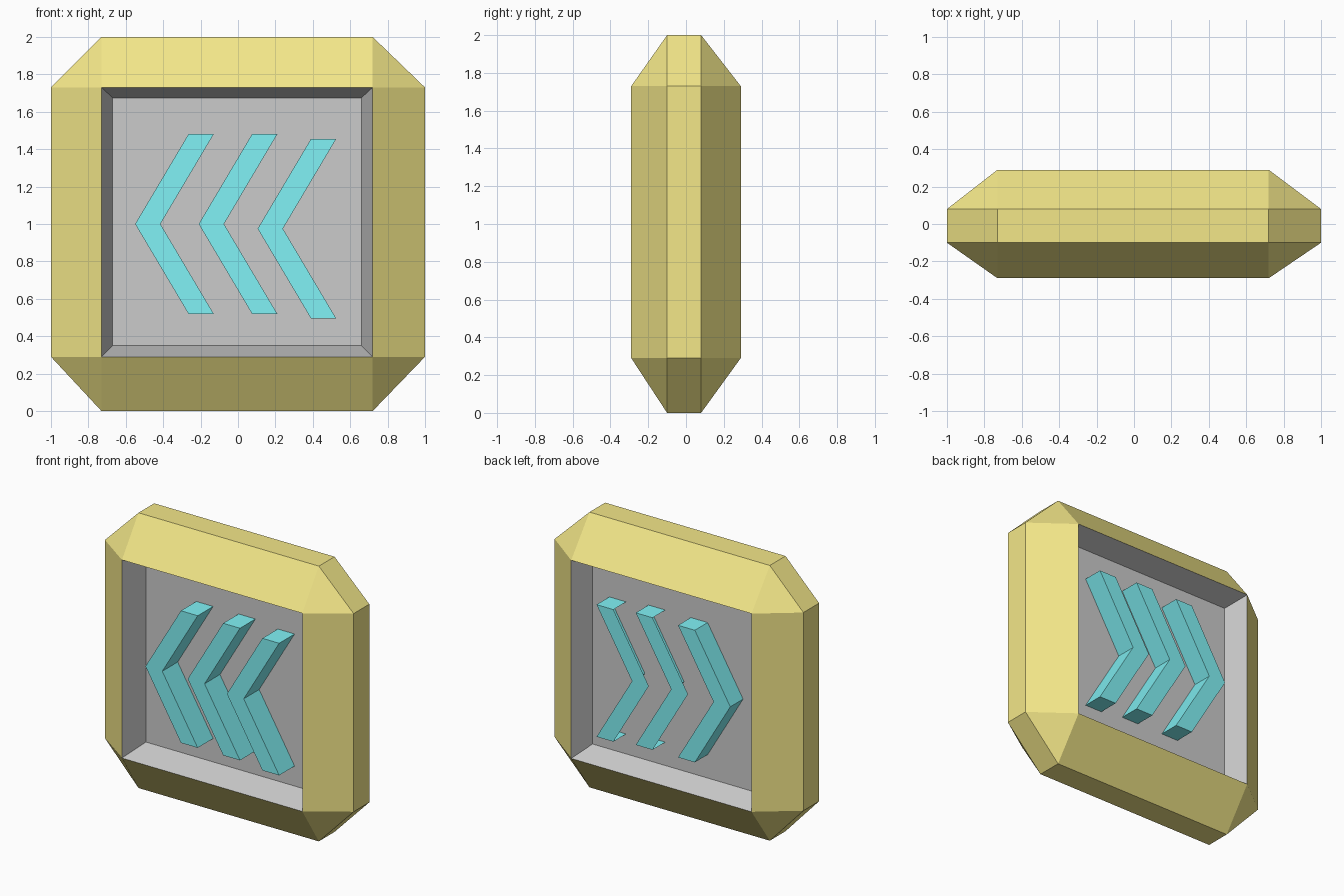
import bpy, bmesh

if "Cube" in bpy.data.objects:
    bpy.data.objects.remove(bpy.data.objects["Cube"])

X0, X1, Z0, Z1 = -0.73, 0.72, 0.29, 1.73   # window opening
FACE = 0.29                                # half thickness


def material(name, rgb):
    m = bpy.data.materials.new(name)
    m.diffuse_color = (*rgb, 1)
    m.use_nodes = True
    m.node_tree.nodes["Principled BSDF"].inputs["Base Color"].default_value = m.diffuse_color
    return m


def finish(bm, name, mat=None):
    mesh = bpy.data.meshes.new(name)
    bm.to_mesh(mesh)
    bm.free()
    ob = bpy.data.objects.new(name, mesh)
    bpy.context.collection.objects.link(ob)
    if mat:
        mesh.materials.append(mat)
    return ob


def rect(x0, x1, z0, z1, y):
    return [(x0, y, z0), (x1, y, z0), (x1, y, z1), (x0, y, z1)]


def loft(bm, base, cap, skip=()):
    # walls between two matching loops, plus a face on the cap loop
    a = [bm.verts.new(p) for p in base]
    b = [bm.verts.new(p) for p in cap]
    n = len(a)
    for i in range(n):
        if i not in skip:
            bm.faces.new((a[i], a[(i + 1) % n], b[(i + 1) % n], b[i]))
    bm.faces.new(b)


yellow = material("yellow", (0.9, 0.8, 0.25))
cyan = material("cyan", (0.22, 0.89, 0.92))

# Chamfered frame: hull of the octagonal rim and the two window edges
bm = bmesh.new()
for y in (-0.10, 0.08):
    for p in rect(-1, 1, Z0, Z1, y) + rect(X0, X1, 0, 2, y):
        bm.verts.new(p)
for y in (-FACE, FACE):
    for p in rect(X0, X1, Z0, Z1, y):
        bm.verts.new(p)
bmesh.ops.convex_hull(bm, input=bm.verts)
opening = [f for f in bm.faces if abs(f.calc_center_median().y) > FACE - 0.01]
bmesh.ops.delete(bm, geom=opening, context='FACES')
bmesh.ops.dissolve_limit(bm, angle_limit=0.01, verts=bm.verts, edges=bm.edges)
bmesh.ops.recalc_face_normals(bm, faces=bm.faces)
finish(bm, "frame", yellow)

for side, s, floor in (("front", -1, -0.10), ("back", 1, 0.13)):
    # Recessed grey panel with sloped walls
    bm = bmesh.new()
    loft(bm, rect(X0, X1, Z0, Z1, s * FACE),
         rect(X0 + 0.06, X1 - 0.06, Z0 + 0.06, Z1 - 0.055, floor))
    bmesh.ops.recalc_face_normals(bm, faces=bm.faces)
    panel = [f for f in bm.faces if abs(f.normal.y) > 0.99][0]
    if panel.normal.y * s < 0:
        bmesh.ops.reverse_faces(bm, faces=bm.faces)
    finish(bm, side + "_panel")

    # Raised chevrons; two on the back are open along their outer walls
    for i, (x, z) in enumerate(((-0.55, 1.0), (-0.21, 1.0), (0.105, 0.975))):
        shape = [(x, z), (x + 0.285, z - 0.48), (x + 0.42, z - 0.48),
                 (x + 0.135, z), (x + 0.42, z + 0.48), (x + 0.285, z + 0.48)]
        bm = bmesh.new()
        loft(bm, [(px, floor, pz) for px, pz in shape],
             [(px, s * 0.277, pz) for px, pz in shape],
             skip=(0, 5) if s > 0 and i > 0 else ())
        bmesh.ops.recalc_face_normals(bm, faces=bm.faces)
        cap = [f for f in bm.faces if len(f.verts) == 6][0]
        if cap.normal.y * s < 0:
            bmesh.ops.reverse_faces(bm, faces=bm.faces)
        finish(bm, f"{side}_chevron_{i + 1}", cyan)
